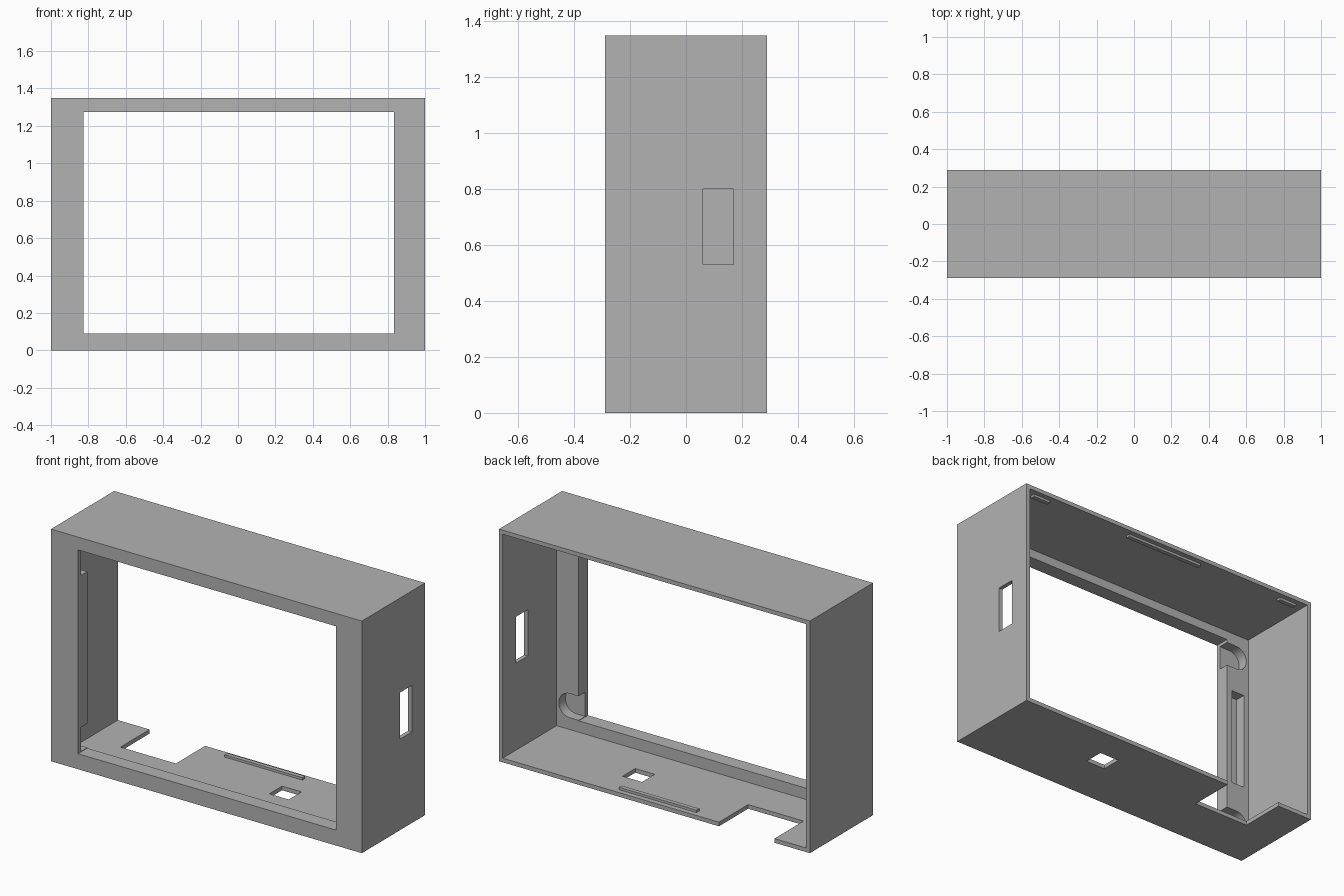
import bpy, bmesh, math

if "Cube" in bpy.data.objects:
    bpy.data.objects.remove(bpy.data.objects["Cube"], do_unlink=True)

W, D, H = 1.0, 0.29, 1.35      # half width, half depth, height
T = 0.024                      # wall thickness
INNER = -0.205                 # inner face of the front panel
SKIN = -0.265                  # floor of the recesses in the front panel

grey = bpy.data.materials.new("plain grey")
grey.use_nodes = True
colour = (0.45, 0.45, 0.45, 1)
grey.diffuse_color = colour
grey.node_tree.nodes["Principled BSDF"].inputs["Base Color"].default_value = colour


def prism(name, outline, y0, y1):
    """Extrude an outline in x and z from y0 to y1."""
    bm = bmesh.new()
    face = bm.faces.new([bm.verts.new((x, y0, z)) for x, z in outline])
    ext = bmesh.ops.extrude_face_region(bm, geom=[face])
    moved = [v for v in ext["geom"] if isinstance(v, bmesh.types.BMVert)]
    bmesh.ops.translate(bm, verts=moved, vec=(0, y1 - y0, 0))
    bmesh.ops.recalc_face_normals(bm, faces=bm.faces)
    mesh = bpy.data.meshes.new(name)
    bm.to_mesh(mesh)
    bm.free()
    mesh.materials.append(grey)
    obj = bpy.data.objects.new(name, mesh)
    bpy.context.collection.objects.link(obj)
    return obj


def box(name, x0, x1, y0, y1, z0, z1):
    return prism(name, [(x0, z0), (x1, z0), (x1, z1), (x0, z1)], y0, y1)


def cut(target, cutter):
    cutter.hide_render = True
    mod = target.modifiers.new("cut", "BOOLEAN")
    mod.operation = "DIFFERENCE"
    mod.solver = "EXACT"
    mod.object = cutter
    bpy.context.view_layer.objects.active = target
    bpy.ops.object.modifier_apply(modifier=mod.name)
    bpy.data.objects.remove(cutter, do_unlink=True)


# Open-backed housing with a framed front
housing = box("housing", -W, W, -D, D, 0, H)
cut(housing, box("cavity", T - W, W - T, INNER, D + 0.1, T, H - T))
cut(housing, box("front_opening", -0.826, 0.834, -D - 0.1, 0, 0.09, 1.275))

# Openings in the left wall and the floor
cut(housing, box("side_port", 0.9, 1.1, 0.06, 0.17, 0.53, 0.8))
cut(housing, box("floor_hole", 0.205, 0.33, -0.005, 0.112, -0.1, 0.1))
cut(housing, box("cable_notch", -0.772, -0.415, 0.022, D + 0.1, -0.1, 0.1))

# Round-ended corner recesses that open into the front opening
radius = 0.07
for side in (-1, 1):
    for zc in (0.163, H - 0.163):
        outline = [(side * 0.78, zc - radius)]
        for i in range(17):
            a = math.pi * (i / 16 - 0.5)
            outline.append((side * (0.892 + radius * math.cos(a)),
                            zc + radius * math.sin(a)))
        outline.append((side * 0.78, zc + radius))
        cut(housing, prism("corner_recess", outline, SKIN, INNER + 0.05))

# Long recess on the right of the frame
cut(housing, box("long_recess", -0.944, -0.86, SKIN, INNER + 0.05, 0.4, 0.97))

# Snap ridges near the open back
ridge_y = (0.235, 0.26)
rise, sink = 0.014, 0.005
box("floor_ridge", -0.25, 0.25, *ridge_y, T - sink, T + rise)
box("ceiling_ridge", -0.25, 0.25, *ridge_y, H - T - rise, H - T + sink)
for label, x0, x1 in (("left", 0.81, 0.92), ("right", -0.92, -0.81)):
    box(label + "_ceiling_ridge", x0, x1, *ridge_y, H - T - rise, H - T + sink)
